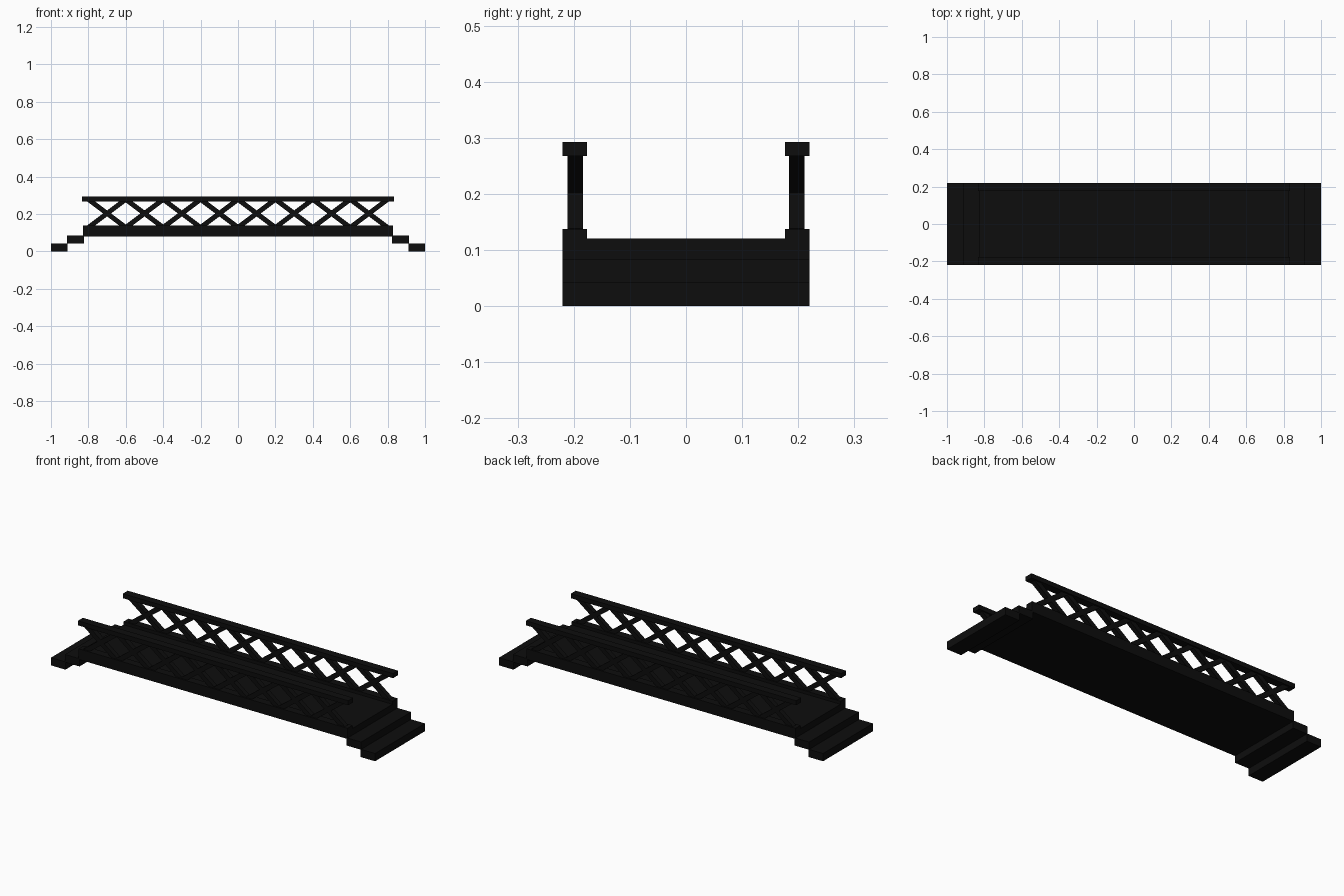
import bpy, math
from mathutils import Matrix

if "Cube" in bpy.data.objects:
    bpy.data.objects.remove(bpy.data.objects["Cube"])

iron = bpy.data.materials.new("dark_iron")
iron.diffuse_color = (0.004, 0.004, 0.004, 1)
iron.use_nodes = True
iron.node_tree.nodes["Principled BSDF"].inputs["Base Color"].default_value = iron.diffuse_color

# unit cube corners and faces shared by every bar and slab
CORNERS = [(x, y, z) for x in (-.5, .5) for y in (-.5, .5) for z in (-.5, .5)]
FACES = [(0, 1, 3, 2), (4, 6, 7, 5), (0, 4, 5, 1), (2, 3, 7, 6), (0, 2, 6, 4), (1, 5, 7, 3)]


def box(name, lo, hi, tilt=0.0):
    size = [b - a for a, b in zip(lo, hi)]
    mesh = bpy.data.meshes.new(name)
    mesh.from_pydata([[c * s for c, s in zip(v, size)] for v in CORNERS], [], FACES)
    mesh.transform(Matrix.Rotation(tilt, 4, 'Y'))
    mesh.materials.append(iron)
    ob = bpy.data.objects.new(name, mesh)
    ob.location = [(a + b) / 2 for a, b in zip(lo, hi)]
    bpy.context.collection.objects.link(ob)
    return ob


W = 0.22  # half width of the bridge

# walking deck
box("deck", (-0.83, -W, 0.079), (0.83, W, 0.121))

# two steps at each end
for side, s in (("left", -1), ("right", 1)):
    for name, a, b, z in (("upper_step", 0.824, 0.914, 0.041), ("lower_step", 0.911, 1.0, 0.0)):
        x0, x1 = sorted((s * a, s * b))
        box(f"{side}_{name}", (x0, -W, z), (x1, W, z + 0.043))

# railings: two rails joined by a lattice of crossed bars
PANELS, PITCH = 8, 0.2
Z0, Z1 = 0.128, 0.278
BAR = 0.026
length = math.hypot(PITCH, Z1 - Z0)
angle = math.atan2(Z1 - Z0, PITCH)
for side, s in (("front", -1), ("back", 1)):
    y0, y1 = sorted((s * 0.176, s * W))
    box(f"{side}_bottom_rail", (-0.83, y0, 0.113), (0.83, y1, 0.138))
    box(f"{side}_top_rail", (-0.834, y0, 0.268), (0.834, y1, 0.293))
    yc, zc = s * 0.1975, (Z0 + Z1) / 2
    for i in range(PANELS):
        xc = (i - (PANELS - 1) / 2) * PITCH
        for t in (-1, 1):
            box(f"{side}_lattice_bar",
                (xc - length / 2, yc - 0.0135, zc - BAR / 2),
                (xc + length / 2, yc + 0.0135, zc + BAR / 2), t * angle)
